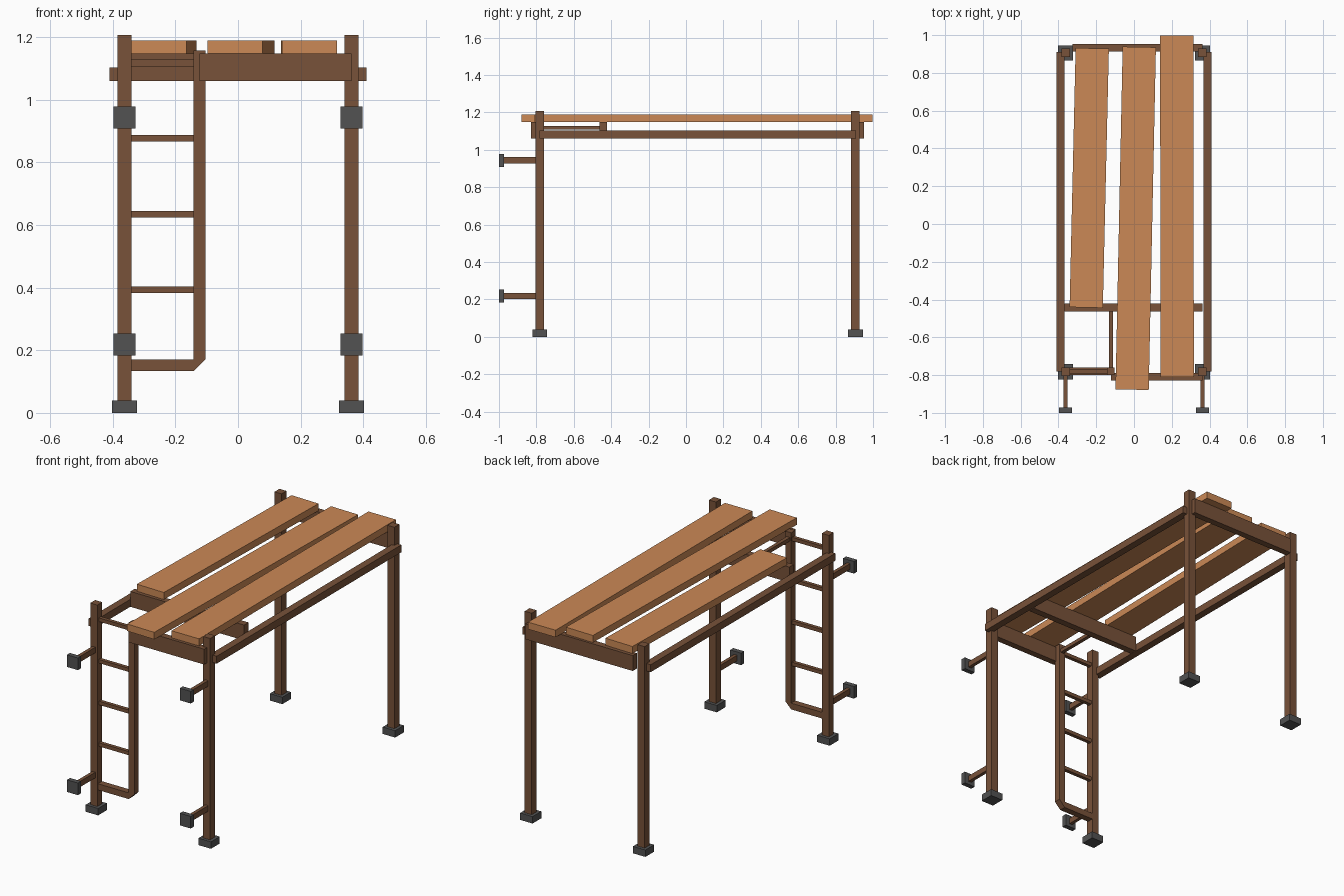
import bpy
import math

if "Cube" in bpy.data.objects:
    bpy.data.objects.remove(bpy.data.objects["Cube"])


def mat(name, rgb):
    m = bpy.data.materials.new(name)
    m.diffuse_color = (*rgb, 1)
    m.use_nodes = True
    m.node_tree.nodes["Principled BSDF"].inputs["Base Color"].default_value = m.diffuse_color
    return m


DARK = mat("brown frame", (0.188, 0.084, 0.041))
PLANK = mat("orange wood", (0.60, 0.250, 0.093))
GREY = mat("dark grey", (0.085, 0.085, 0.085))


def mesh(name, verts, faces, material):
    me = bpy.data.meshes.new(name)
    me.from_pydata(verts, [], faces)
    me.materials.append(material)
    ob = bpy.data.objects.new(name, me)
    bpy.context.collection.objects.link(ob)
    return ob


def box(name, x, y, z, material=DARK):
    """Box from (min, max) ranges."""
    v = [(a, b, c) for c in z for b in y for a in x]
    f = [(0, 2, 3, 1), (4, 5, 7, 6), (0, 1, 5, 4), (2, 6, 7, 3), (0, 4, 6, 2), (1, 3, 7, 5)]
    return mesh(name, v, f, material)


def around(c, size):
    return (c - size / 2, c + size / 2)


PX, FRONT, BACK = 0.362, -0.782, 0.906

for s, side in ((-1, "left"), (1, "right")):
    # posts and feet
    for y, end in ((FRONT, "front"), (BACK, "back")):
        box(f"{end}_{side}_post", around(s * PX, 0.045), around(y, 0.045), (0.03, 1.208))
        box(f"{end}_{side}_foot", around(s * PX, 0.08), around(y, 0.08), (0, 0.04), GREY)
    # long side rails
    box(f"{side}_rail", around(s * 0.389, 0.043), (FRONT, 0.91), (1.06, 1.103))
    # wall stand-offs
    for z, level in ((0.219, "lower"), (0.944, "upper")):
        box(f"{level}_{side}_arm", around(s * PX, 0.02), (-0.98, FRONT), around(z, 0.033))
        box(f"{level}_{side}_wall_pad", around(s * PX, 0.07), (-1.0, -0.972), around(z, 0.07), GREY)

# cross beams
box("front_beam", (-0.123, 0.363), (-0.828, -0.79), (1.06, 1.149))
box("middle_beam", (-0.367, 0.363), (-0.462, -0.422), (1.06, 1.149))
box("back_beam", (-0.325, 0.363), (0.914, 0.952), (1.06, 1.149))

# ladder outer rail: bent profile extruded along y
profile = [(-0.35, 0.134), (-0.142, 0.134), (-0.104, 0.172), (-0.104, 1.158),
           (-0.142, 1.158), (-0.142, 0.170), (-0.35, 0.170)]
n = len(profile)
y0, y1 = around(-0.78, 0.038)
mesh("ladder_rail",
     [(x, y0, z) for x, z in profile] + [(x, y1, z) for x, z in profile],
     [(0, 1, 5, 6), (1, 2, 3, 4, 5), (n + 6, n + 5, n + 1, n), (n + 5, n + 4, n + 3, n + 2, n + 1)]
     + [(i, i + n, (i + 1) % n + n, (i + 1) % n) for i in range(n)], DARK)

# ladder rungs and top brace
for i, z in enumerate((0.394, 0.635, 0.877, 1.118)):
    box(f"ladder_rung_{i + 1}", (-0.35, -0.13), around(-0.78, 0.021), around(z, 0.021))
box("ladder_top_brace", around(-0.123, 0.021), (-0.78, -0.44), around(1.118, 0.021))

# planks: (front centre) to (back centre), slightly askew
for name, (xa, ya), (xb, yb) in (("left_plank", (-0.253, -0.442), (-0.221, 0.93)),
                                 ("middle_plank", (-0.010, -0.877), (0.028, 0.937)),
                                 ("right_plank", (0.229, -0.810), (0.226, 0.998))):
    length = math.hypot(xb - xa, yb - ya)
    ob = box(name, around(0, 0.176), around(0, length), (1.149, 1.19), PLANK)
    ob.location = ((xa + xb) / 2, (ya + yb) / 2, 0)
    ob.rotation_euler.z = -math.atan2(xb - xa, yb - ya)
